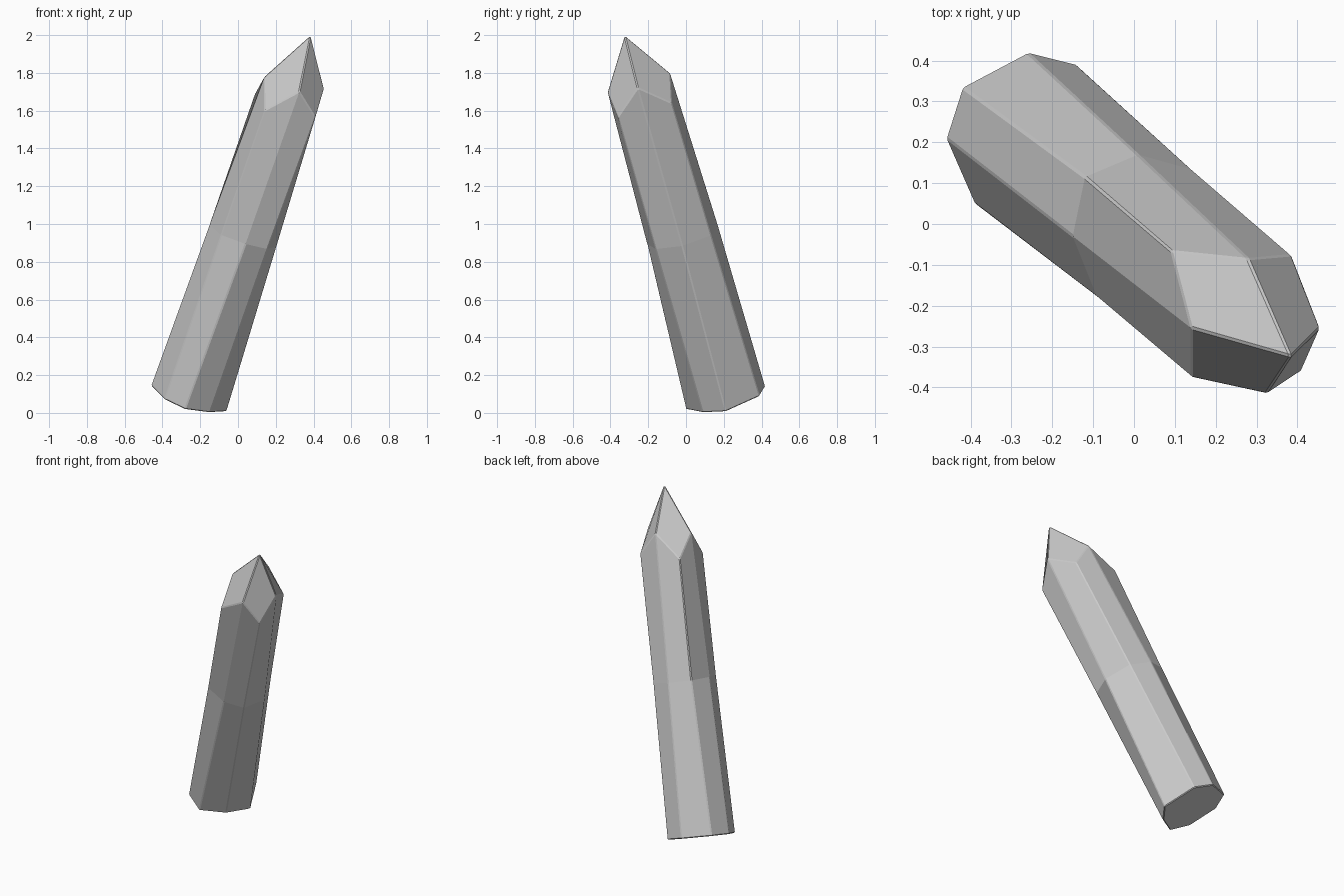
import bpy, bmesh

if "Cube" in bpy.data.objects:
    bpy.data.objects.remove(bpy.data.objects["Cube"])

# Eight-sided leaning crystal: outlines listed in the same order around the axis
base_xy = [(-.46, .21), (-.42, .335), (-.26, .42), (-.14, .39),
           (-.06, .21), (-.15, .09), (-.28, 0), (-.39, .05)]
waist_xy = [(-.15, -.03), (-.12, .115), (.01, .17), (.143, .133),
            (.205, -.02), (.155, -.16), (.04, -.205), (-.09, -.18)]
shoulder = [(.14, -.255, 1.78), (.09, -.065, 1.69), (.28, -.085, 1.80), (.385, -.075, 1.64),
            (.455, -.255, 1.72), (.41, -.36, 1.565), (.325, -.415, 1.70), (.14, -.375, 1.60)]


def on_plane(points, a, b, c):
    """Lift a flat outline onto the tilted plane z = ax + by + c."""
    return [(x, y, a * x + b * y + c) for x, y in points]


bm = bmesh.new()
rings = [[bm.verts.new(p) for p in ring] for ring in
         (on_plane(base_xy, -.34, .30, -.076),
          on_plane(waist_xy, -.325, .233, .955),
          shoulder)]

# Underside and long side facets
bm.faces.new(rings[0])
for low, high in zip(rings, rings[1:]):
    for i in range(8):
        j = (i + 1) % 8
        bm.faces.new((low[i], low[j], high[j], high[i]))

# Four kite facets meeting at the point
tip = bm.verts.new((.385, -.325, 2.0))
top = rings[2]
for i in range(0, 8, 2):
    bm.faces.new((tip, top[i], top[i + 1], top[(i + 2) % 8]))

bmesh.ops.recalc_face_normals(bm, faces=bm.faces[:])
mesh = bpy.data.meshes.new("crystal")
bm.to_mesh(mesh)
bm.free()
crystal = bpy.data.objects.new("crystal", mesh)
bpy.context.collection.objects.link(crystal)

# Thin worn edges
bevel = crystal.modifiers.new("edge_bevel", 'BEVEL')
bevel.width = 0.005
bevel.segments = 1
bevel.limit_method = 'ANGLE'
bevel.angle_limit = 0.45
